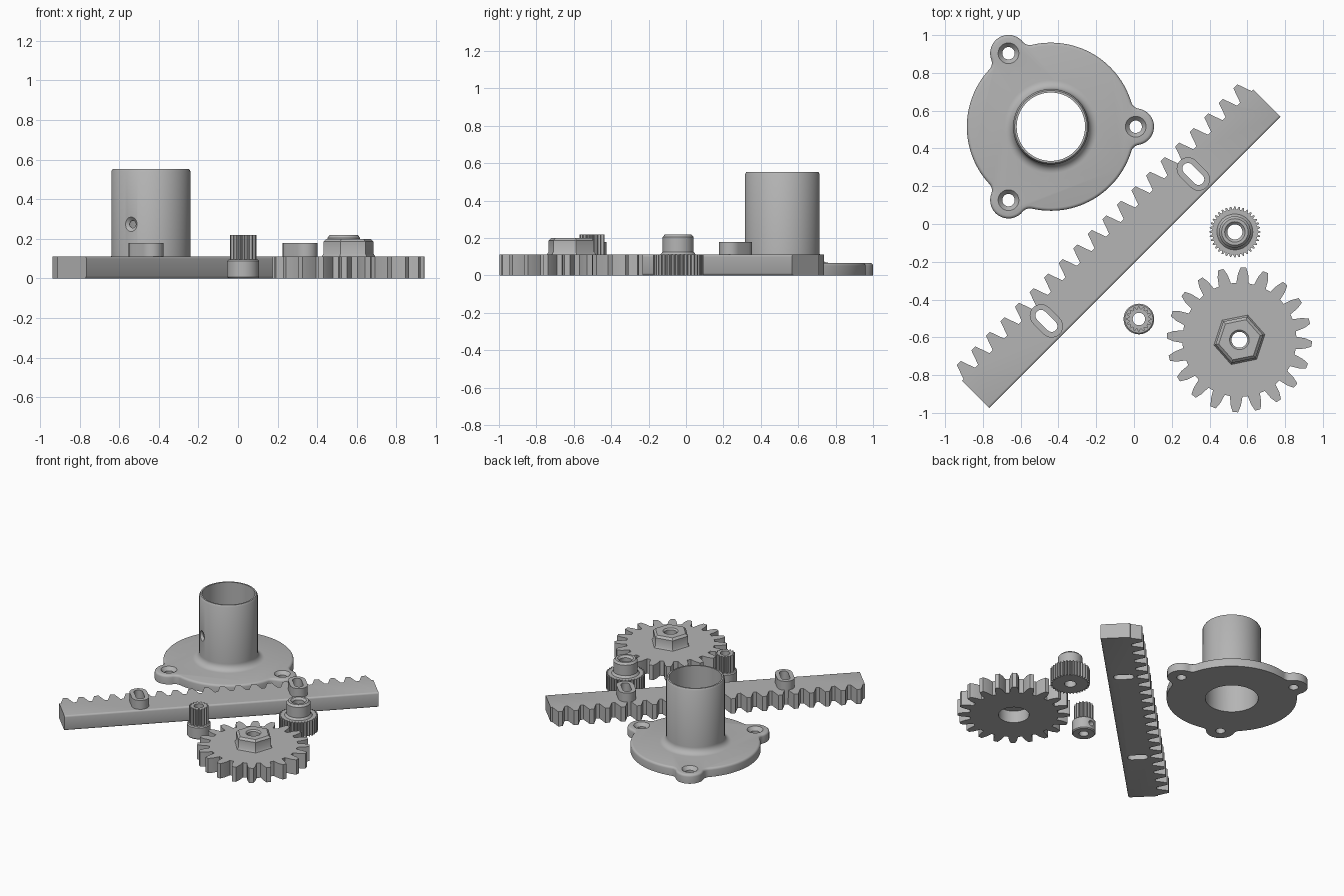
import bpy, bmesh
from math import pi, cos, sin, acos, atan2, radians
from mathutils import Matrix, Vector

cube = bpy.data.objects.get("Cube")
if cube:
    bpy.data.objects.remove(cube, do_unlink=True)

GREY = (0.46, 0.46, 0.46, 1)
grey = bpy.data.materials.new("grey plastic")
grey.use_nodes = True
grey.diffuse_color = GREY
grey.node_tree.nodes["Principled BSDF"].inputs["Base Color"].default_value = GREY


def place(x, y, angle=0):
    return Matrix.Translation((x, y, 0)) @ Matrix.Rotation(angle, 4, 'Z')


def finish(bm, name, matrix):
    bmesh.ops.recalc_face_normals(bm, faces=bm.faces)
    bm.transform(matrix)
    mesh = bpy.data.meshes.new(name)
    bm.to_mesh(mesh)
    bm.free()
    mesh.materials.append(grey)
    ob = bpy.data.objects.new(name, mesh)
    bpy.context.collection.objects.link(ob)
    return ob


def extrude(name, outline, z0, z1, matrix, bevel=0, pick=None):
    """Upright prism; edges chosen by pick are rounded."""
    bm = bmesh.new()
    base = bm.faces.new([bm.verts.new((x, y, z0)) for x, y in outline])
    top = bmesh.ops.extrude_face_region(bm, geom=[base])["geom"]
    bmesh.ops.translate(bm, vec=(0, 0, z1 - z0),
                        verts=[g for g in top if isinstance(g, bmesh.types.BMVert)])
    if bevel:
        edges = [e for e in bm.edges if pick(e.verts[0].co, e.verts[1].co)]
        bmesh.ops.bevel(bm, geom=edges, offset=bevel, segments=3,
                        profile=0.5, affect='EDGES')
    return finish(bm, name, matrix)


def lathe(name, profile, matrix, sides=48):
    """Solid of revolution from (radius, z) points, capped at both ends."""
    bm = bmesh.new()
    rings = [[bm.verts.new((r * cos(2 * pi * i / sides), r * sin(2 * pi * i / sides), z))
              for i in range(sides)] for r, z in profile]
    for a, b in zip(rings, rings[1:]):
        for i in range(sides):
            j = (i + 1) % sides
            bm.faces.new((a[i], a[j], b[j], b[i]))
    bm.faces.new(rings[0])
    bm.faces.new(rings[-1])
    return finish(bm, name, matrix)


def combine(ob, other, operation):
    """Join or cut with another solid, then discard that solid."""
    mod = ob.modifiers.new("combine", 'BOOLEAN')
    mod.operation, mod.object, mod.solver = operation, other, 'EXACT'
    other.hide_render = True
    graph = bpy.context.evaluated_depsgraph_get()
    mesh = bpy.data.meshes.new_from_object(ob.evaluated_get(graph))
    ob.modifiers.clear()
    ob.data = mesh
    bpy.data.objects.remove(other, do_unlink=True)


def arc(cx, cy, r, a0, a1, n):
    return [(cx + r * cos(a0 + (a1 - a0) * i / n), cy + r * sin(a0 + (a1 - a0) * i / n))
            for i in range(n + 1)]


def gear_outline(teeth, root, tip):
    """Tooth half widths are given as fractions of the pitch angle."""
    step = 2 * pi / teeth
    mid = root + (tip - root) * 0.57
    shape = [(root, -.35), (mid, -.25), (tip, -.12), (tip, .12), (mid, .25), (root, .35)]
    return [(r * cos((k + f) * step), r * sin((k + f) * step))
            for k in range(teeth) for r, f in shape]


def stadium(x, y, half, r):
    return arc(x, y + half, r, 0, pi, 12) + arc(x, y - half, r, pi, 2 * pi, 12)


# Flanged tube: disc with three filleted lugs
R, D, LUG, FIL, THICK = 0.445, 0.449, 0.097, 0.05, 0.067
at = place(-0.44, 0.515)
a = acos(((R + FIL) ** 2 + D ** 2 - (LUG + FIL) ** 2) / (2 * D * (R + FIL)))
fx, fy = (R + FIL) * cos(a), (R + FIL) * sin(a)
b = atan2(fy, fx - D)
third = 2 * pi / 3
lobe = (arc(D, 0, LUG, -b, b, 20) + arc(fx, fy, FIL, b + pi, a + pi, 8)[1:]
        + arc(0, 0, R, a, third - a, 32)[1:]
        + arc(fx * cos(third) + fy * sin(third), fx * sin(third) - fy * cos(third),
              FIL, third - a + pi, third - b + pi, 8)[1:-1])
outline = [tuple(Matrix.Rotation(k * third, 2) @ Vector(p)) for k in range(3) for p in lobe]
flange = extrude("flanged_tube", outline, 0, THICK, at, 0.016,
                 lambda p, q: p.z > 0.01 and q.z > 0.01)
foot = arc(0.247, THICK + 0.047, 0.047, 1.5 * pi, pi, 8)
tube = lathe("tube", [(0.247, 0.03)] + foot + [(0.2, 0.54), (0.192, 0.553)], at, 72)
combine(flange, tube, 'UNION')
combine(flange, lathe("bore", [(0.181, -0.1), (0.181, 0.7)], at, 72), 'DIFFERENCE')
for k in range(3):
    spot = at @ Matrix.Rotation(k * third, 4, 'Z') @ Matrix.Translation((D, 0, 0))
    screw = [(0.033, -0.1), (0.033, 0.042), (0.055, THICK), (0.055, 0.1)]
    combine(flange, lathe("screw_hole", screw, spot, 32), 'DIFFERENCE')
side = at @ Matrix.Translation((0, 0, 0.273)) @ Matrix.Rotation(-third, 4, 'Z') \
    @ Matrix.Rotation(pi / 2, 4, 'Y')
combine(flange, lathe("side_hole", [(0.018, 0.1), (0.018, 0.183), (0.037, 0.2), (0.037, 0.3)],
                      side, 24), 'DIFFERENCE')

# Toothed rack with two slotted bosses
PITCH, TEETH = 0.109, 20
at = place(0.005, -0.204, pi / 4)
half = PITCH * TEETH / 2
outline = [(-half, 0), (half, 0), (half, 0.205)]
for k in reversed(range(TEETH)):
    x = -half + (k + 0.5) * PITCH
    outline += [(x + 0.043, 0.205), (x + 0.015, 0.283), (x - 0.015, 0.283), (x - 0.043, 0.205)]
outline.append((-half, 0.205))
rack = extrude("gear_rack", outline, 0, 0.111, at, 0.012,
               lambda p, q: p.y < 0.01 and q.y < 0.01 and abs(p.z - q.z) < 0.01)
for x in (-0.55, 0.55):
    combine(rack, extrude("boss", stadium(x, 0.113, 0.04, 0.06), 0.05, 0.178, at), 'UNION')
    combine(rack, extrude("slot", stadium(x, 0.113, 0.04, 0.03), -0.1, 0.3, at), 'DIFFERENCE')

# Large gear with hexagonal boss and recess underneath
at = place(0.558, -0.613)
big = extrude("large_gear", gear_outline(20, 0.302, 0.384), 0, 0.111,
              at @ Matrix.Rotation(radians(14.8), 4, 'Z'))
hexagon = [(0.138, 0.09), (0.138, 0.111), (0.129, 0.124), (0.129, 0.185), (0.112, 0.2)]
combine(big, lathe("hex_boss", hexagon, at @ Matrix.Rotation(radians(11.5), 4, 'Z'), 6), 'UNION')
hole = [(0.105, -0.1), (0.105, 0.09), (0.042, 0.09), (0.042, 0.19), (0.053, 0.201), (0.053, 0.3)]
combine(big, lathe("gear_bore", hole, at, 40), 'DIFFERENCE')

# Fine toothed gear with round hub
at = place(0.534, -0.042)
fine = extrude("fine_gear", gear_outline(36, 0.12, 0.135), 0, 0.111, at)
hub = [(0.095, 0.08), (0.095, 0.111), (0.083, 0.126), (0.083, 0.205), (0.07, 0.219)]
combine(fine, lathe("hub", hub, at), 'UNION')
hole = [(0.04, -0.1), (0.04, 0.205), (0.055, 0.22), (0.055, 0.3)]
combine(fine, lathe("hub_bore", hole, at, 40), 'DIFFERENCE')

# Small pinion on a collar with a set screw hole
at = place(0.026, -0.503)
pinion = lathe("pinion", [(0.074, 0), (0.081, 0.007), (0.081, 0.088), (0.074, 0.095)], at)
combine(pinion, extrude("pinion_teeth", gear_outline(16, 0.054, 0.067), 0.05, 0.219, at), 'UNION')
combine(pinion, lathe("pinion_bore", [(0.033, -0.1), (0.033, 0.3)], at, 32), 'DIFFERENCE')
side = at @ Matrix.Translation((0, 0, 0.048)) @ Matrix.Rotation(-pi / 2, 4, 'X')
combine(pinion, lathe("set_screw_hole", [(0.02, 0.01), (0.02, 0.2)], side, 20), 'DIFFERENCE')

# Smooth curved surfaces, keep edges sharp
bpy.ops.object.select_all(action='DESELECT')
for ob in (flange, rack, big, fine, pinion):
    ob.select_set(True)
    bpy.context.view_layer.objects.active = ob
bpy.ops.object.shade_smooth_by_angle(angle=radians(32))
